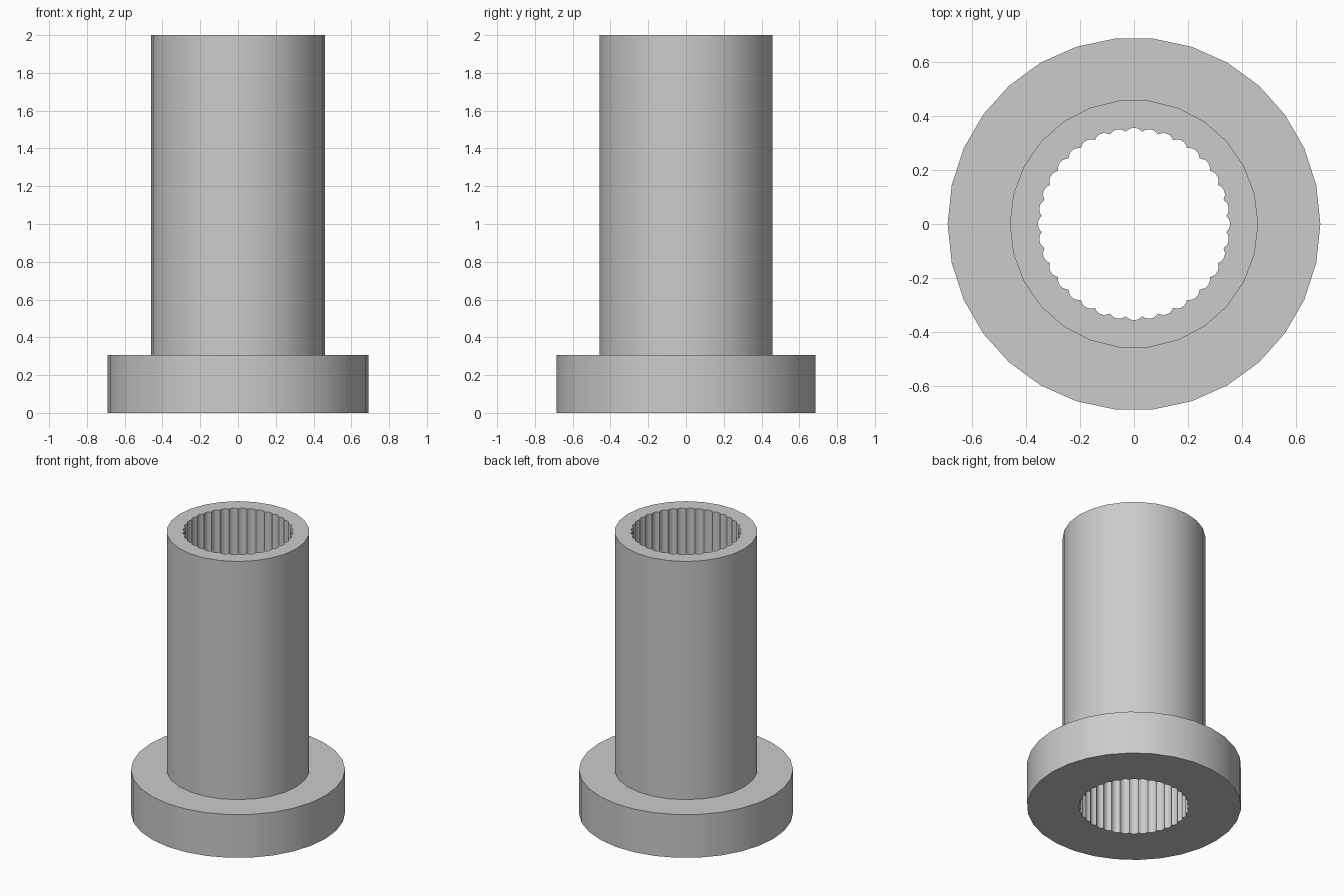
import bpy
import bmesh
from math import cos, sin, pi, radians

cube = bpy.data.objects.get("Cube")
if cube:
    bpy.data.objects.remove(cube, do_unlink=True)

HEIGHT, FLANGE_TOP = 2.0, 0.307
FLANGE_RADIUS, FLANGE_SIDES = 0.69, 30
TUBE_RADIUS, TUBE_SIDES = 0.46, 26
FLUTES, FLUTE_STEPS = 36, 6
CUSP_RADIUS, FLUTE_DEPTH = 0.343, 0.013


def circle(radius, sides):
    return [(radius * cos(2 * pi * i / sides), radius * sin(2 * pi * i / sides))
            for i in range(sides)]


def fluted_circle():
    """Bore outline: rounded grooves meeting at inward cusps."""
    points = []
    for i in range(FLUTES * FLUTE_STEPS):
        t = (i % FLUTE_STEPS) / FLUTE_STEPS
        angle = 2 * pi * (i / FLUTE_STEPS - 0.5) / FLUTES
        radius = CUSP_RADIUS + FLUTE_DEPTH * (1 - (2 * t - 1) ** 2)
        points.append((radius * cos(angle), radius * sin(angle)))
    return points


bm = bmesh.new()


def ring(outline, z):
    verts = [bm.verts.new((x, y, z)) for x, y in outline]
    return [bm.edges.new((v, verts[i - 1])) for i, v in enumerate(verts)]


def wall(outline, bottom, top):
    """Upright wall; returns its lower and upper edge loops."""
    low, high = ring(outline, bottom), ring(outline, top)
    bmesh.ops.bridge_loops(bm, edges=low + high)
    return low, high


def annulus(outer, inner):
    bmesh.ops.triangle_fill(bm, edges=outer + inner, use_beauty=True)


# Upright walls of flange, tube and fluted bore
flange_low, flange_high = wall(circle(FLANGE_RADIUS, FLANGE_SIDES), 0, FLANGE_TOP)
tube_low, tube_high = wall(circle(TUBE_RADIUS, TUBE_SIDES), FLANGE_TOP, HEIGHT)
bore_low, bore_high = wall(fluted_circle(), 0, HEIGHT)

# Flat rings: underside, flange shoulder and tube rim
annulus(flange_low, bore_low)
annulus(flange_high, tube_low)
annulus(tube_high, bore_high)
bmesh.ops.recalc_face_normals(bm, faces=bm.faces[:])

mesh = bpy.data.meshes.new("flanged_bushing")
bm.to_mesh(mesh)
bm.free()
bushing = bpy.data.objects.new("flanged_bushing", mesh)
bpy.context.collection.objects.link(bushing)

# Plain grey material
grey = bpy.data.materials.new("light_grey")
grey.use_nodes = True
colour = (0.6, 0.6, 0.6, 1)
grey.diffuse_color = colour
grey.node_tree.nodes["Principled BSDF"].inputs["Base Color"].default_value = colour
mesh.materials.append(grey)

# Soft round walls, crisp rims and flute cusps
bpy.ops.object.select_all(action="DESELECT")
bushing.select_set(True)
bpy.context.view_layer.objects.active = bushing
bpy.ops.object.shade_smooth_by_angle(angle=radians(30))
